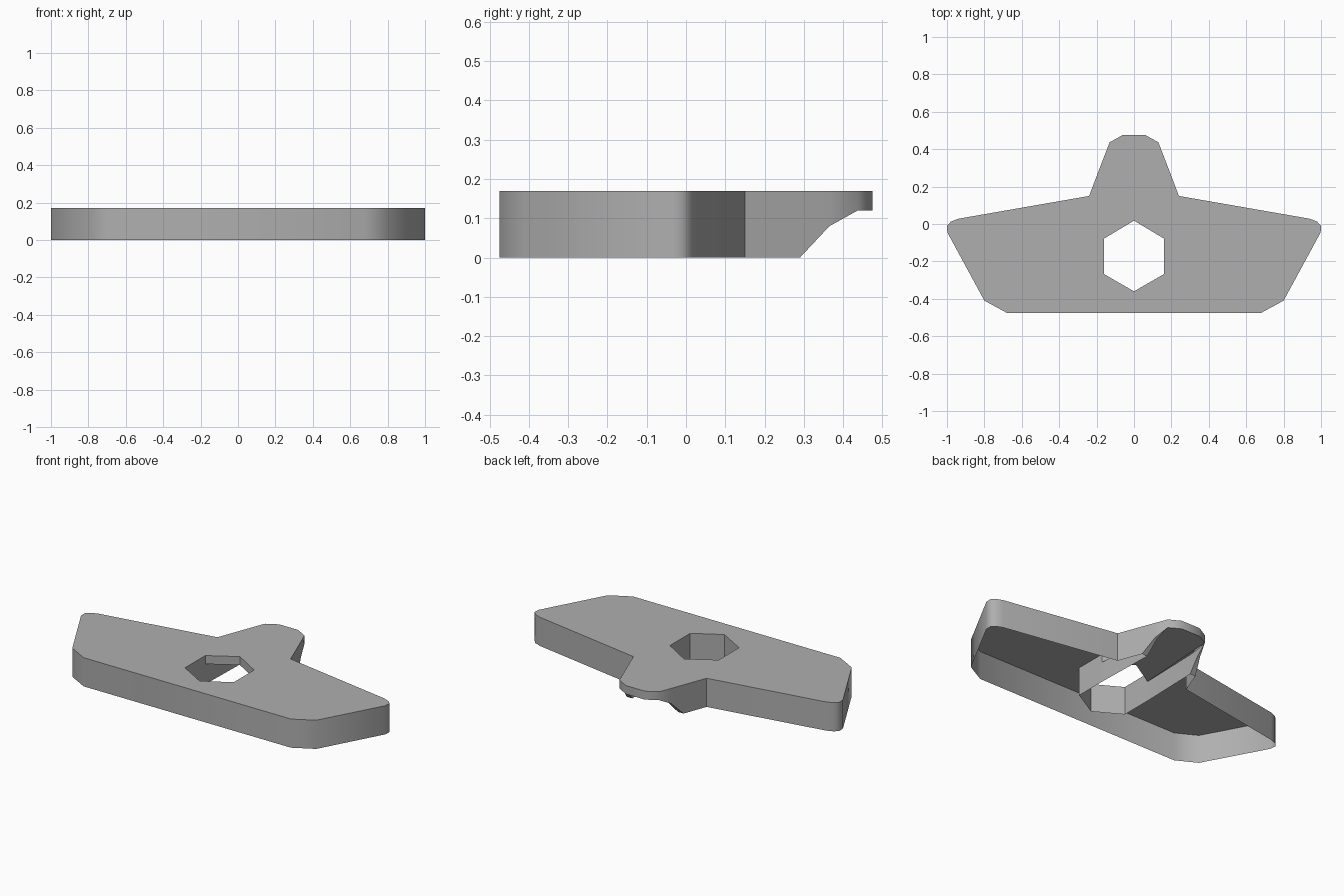
import bpy, bmesh, math

if "Cube" in bpy.data.objects:
    bpy.data.objects.remove(bpy.data.objects["Cube"])

TOP, MID = 0.17, 0.12

grey = bpy.data.materials.new("dark_grey")
grey.diffuse_color = (0.43, 0.43, 0.43, 1)
grey.use_nodes = True
grey.node_tree.nodes["Principled BSDF"].inputs["Base Color"].default_value = grey.diffuse_color

def mirror_path(half):
    """Right half listed front to back -> full counter-clockwise loop."""
    return half + [(-p[0],) + p[1:] for p in reversed(half) if p[0] != 0]

def face(bm, pts):
    clean = [p for i, p in enumerate(pts) if p != pts[i - 1]]
    if len(clean) > 2:
        return bm.faces.new([bm.verts.new(p) for p in clean])

def wall(bm, a, b, high):
    """Upright strip between two (x, y, lower z) points."""
    face(bm, [a, b, (b[0], b[1], high), (a[0], a[1], high)])

def finish(bm, name):
    bmesh.ops.remove_doubles(bm, verts=bm.verts, dist=1e-4)
    me = bpy.data.meshes.new(name)
    bm.to_mesh(me)
    bm.free()
    me.materials.append(grey)
    ob = bpy.data.objects.new(name, me)
    bpy.context.collection.objects.link(ob)
    bpy.ops.object.select_all(action='DESELECT')
    ob.select_set(True)
    bpy.context.view_layer.objects.active = ob
    bpy.ops.object.shade_smooth_by_angle(angle=math.radians(46))

# Outline of the right half: (x, y, lower edge z), nose edge rises to the tip
outline = mirror_path([
    (0.68, -0.475, 0), (0.80, -0.41, 0), (0.998, -0.045, 0), (1.0, -0.01, 0),
    (0.98, 0.012, 0), (0.94, 0.028, 0), (0.24, 0.15, 0), (0.187, 0.29, 0),
    (0.158, 0.365, 0.08), (0.13, 0.437, MID), (0.062, 0.475, MID)])
hexagon = [(0, -0.36), (0.16, -0.268), (0.16, -0.078), (0, 0.018),
           (-0.16, -0.078), (-0.16, -0.268)]

# Outer shell: side walls and top plate with a six-sided hole
bm = bmesh.new()
for i, p in enumerate(outline):
    wall(bm, outline[i - 1], p, TOP)
edges = []
for loop in (outline, hexagon):
    vs = [bm.verts.new((p[0], p[1], TOP)) for p in loop]
    edges += [bm.edges.new((vs[i - 1], v)) for i, v in enumerate(vs)]
fill = bmesh.ops.triangle_fill(bm, edges=edges, use_beauty=True, normal=(0, 0, 1))
for f in fill["geom"]:
    if isinstance(f, bmesh.types.BMFace):
        f.normal_update()
        if f.normal.z < 0:
            f.normal_flip()
finish(bm, "plate_shell")

# Hole walls: deep at the front, shallow where the channel leaves at the back
bm = bmesh.new()
for i, b in enumerate(hexagon):
    a = hexagon[i - 1]
    low = MID if min(a[1], b[1]) > -0.1 else 0
    wall(bm, (*b, low), (*a, low), TOP)
finish(bm, "hex_hole")

# Channel under the nose: ceiling, side ribs and sloped lips
bm = bmesh.new()
rib = [(0.16, -0.078, 0), (0.15, 0.29, 0), (0.142, 0.365, 0.08), (0.13, 0.437, MID)]
nose = outline[7:10]
for s in (1, -1):
    r = [(s * x, y, z) for x, y, z in rib]
    n = [(s * x, y, z) for x, y, z in nose]
    for a, b in zip(r, r[1:]):
        wall(bm, *((b, a) if s > 0 else (a, b)), MID)
    for i in range(2):
        q = [r[i + 1], r[i + 2], n[i + 1], n[i]]
        face(bm, q if s > 0 else q[::-1])
ceiling = [(0.16, -0.078), (0, 0.018), (-0.16, -0.078), (-0.13, 0.437),
           (-0.062, 0.475), (0.062, 0.475), (0.13, 0.437)]
face(bm, [(x, y, MID) for x, y in ceiling])
finish(bm, "nose_channel")
